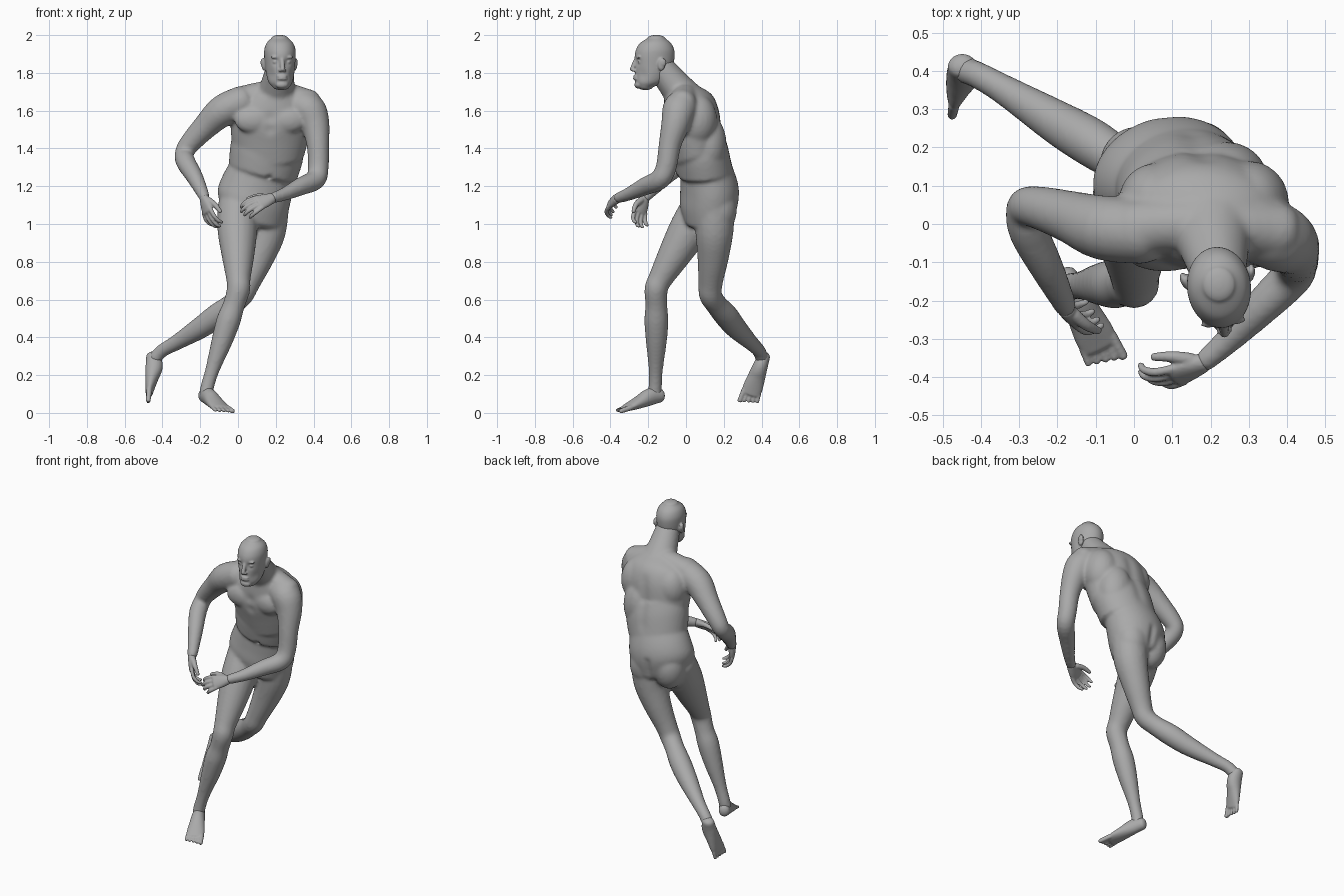
import bpy, bmesh, math
from mathutils import Matrix, Vector

default = bpy.data.objects.get("Cube")
if default:
    bpy.data.objects.remove(default, do_unlink=True)

skin = bpy.data.materials.new("plain grey")
skin.use_nodes = True
skin.diffuse_color = (.4, .4, .4, 1)
skin.node_tree.nodes["Principled BSDF"].inputs["Base Color"].default_value = (.4, .4, .4, 1)


def spline(points, steps):
    """Smooth path through points of position and two radii."""
    pts = [list(p) if len(p) > 4 else list(p) + [p[3]] for p in points]
    out = []
    for i in range(len(pts) - 1):
        quad = [pts[max(i - 1, 0)], pts[i], pts[i + 1], pts[min(i + 2, len(pts) - 1)]]
        for k in range(steps):
            t = k / steps
            out.append([b + (c - a) * t / 2 + (a - 2.5 * b + 2 * c - d / 2) * t * t
                        + (1.5 * (b - c) + (d - a) / 2) * t ** 3 for a, b, c, d in zip(*quad)])
    return out + [pts[-1]]


def loft(bm, points, side, axis=None, sides=20, steps=4, cap=.7):
    """Closed, round-ended tube with elliptical rings."""
    path = spline(points, steps)
    centres = [Vector(p[:3]) for p in path]
    last = len(path) - 1
    rings = []

    def ring(i, bend):
        tangent = (centres[min(i + 1, last)] - centres[max(i - 1, 0)]).normalized()
        normal = Vector(axis).normalized() if axis else tangent
        u = Vector(side)
        u = (u - normal * u.dot(normal)).normalized()
        v = normal.cross(u)
        ra, rb = path[i][3:]
        centre = centres[i] + normal * (cap * min(ra, rb) * math.sin(bend))
        ra, rb = ra * math.cos(bend), rb * math.cos(bend)
        angles = [math.tau * k / sides for k in range(sides)]
        rings.append([bm.verts.new(centre + u * ra * math.cos(a) + v * rb * math.sin(a))
                      for a in angles])

    bends = [math.radians(a) for a in (80, 55, 28)]
    for bend in bends:
        ring(0, -bend)
    for i in range(last + 1):
        ring(i, 0)
    for bend in reversed(bends):
        ring(last, bend)
    for low, high in zip(rings, rings[1:]):
        for k in range(sides):
            j = (k + 1) % sides
            bm.faces.new((low[k], low[j], high[j], high[k]))
    bm.faces.new(rings[0][::-1])
    bm.faces.new(rings[-1])


def blob(bm, centre, size):
    matrix = Matrix.Translation(centre) @ Matrix.Diagonal((*size, 1))
    bmesh.ops.create_uvsphere(bm, u_segments=24, v_segments=16, radius=1, matrix=matrix)


def sculpt(verts, centre, radius, push):
    """Soft push of the surface around a point."""
    for v in verts:
        distance = (v.co - Vector(centre)).length / radius
        if distance < 3:
            v.co += Vector(push) * math.exp(-distance * distance)


def finish(name, bm, voxel, smoothing):
    """Fuse the overlapping volumes into one smooth skin."""
    bmesh.ops.recalc_face_normals(bm, faces=bm.faces)
    mesh = bpy.data.meshes.new(name)
    bm.to_mesh(mesh)
    bm.free()
    obj = bpy.data.objects.new(name, mesh)
    bpy.context.scene.collection.objects.link(obj)
    remesh = obj.modifiers.new("fuse", 'REMESH')
    remesh.mode = 'VOXEL'
    remesh.voxel_size = voxel
    relax = obj.modifiers.new("relax", 'SMOOTH')
    relax.factor = .5
    relax.iterations = smoothing
    graph = bpy.context.evaluated_depsgraph_get()
    fused = bpy.data.meshes.new_from_object(obj.evaluated_get(graph))
    obj.modifiers.clear()
    obj.data = fused
    bpy.data.meshes.remove(mesh)
    fused.name = name
    fused.materials.clear()
    fused.materials.append(skin)
    for face in fused.polygons:
        face.use_smooth = True
        face.material_index = 0
    return obj


# Trunk: forward-leaning chest, overhanging abdomen, turned pelvis, shoulder line and neck
body = bmesh.new()
lean = (.28, -.15, 1)
loft(body, [(.165, .065, 1.36, .185, .135), (.17, .048, 1.47, .207, .15), (.175, .027, 1.565, .212, .156),
            (.18, .008, 1.645, .2, .133), (.195, -.025, 1.7, .135, .095)],
     (1, 0, 0), axis=(0, -.35, 1), sides=40, cap=.3)
loft(body, [(.13, .1, 1.275, .186, .15), (.152, .078, 1.38, .198, .152), (.165, .062, 1.46, .19, .142)],
     (1, .08, 0), axis=lean, sides=40, cap=.1)
loft(body, [(.08, .125, 1.03, .17, .135), (.08, .124, 1.12, .196, .156), (.1, .122, 1.2, .193, .152),
            (.13, .105, 1.3, .17, .135)], (1, .17, 0), axis=lean, sides=40, cap=.3)
loft(body, [(0, -.01, 1.65, .075), (.19, 0, 1.69, .07), (.38, -.02, 1.635, .075)], (0, 1, 0))
loft(body, [(.2, .01, 1.65, .12, .1), (.21, -.06, 1.735, .092, .085), (.222, -.135, 1.83, .072, .072)],
     (1, 0, 0))

# Chest muscles, shoulder blades, flank and buttocks
for x in (.08, .26):
    blob(body, (x, -.08, 1.55), (.1, .044, .07))
blob(body, (.06, .06, 1.56), (.1, .1, .13))
blob(body, (.3, .055, 1.55), (.105, .11, .14))
blob(body, (.24, .115, 1.42), (.11, .1, .16))
blob(body, (.01, .155, 1.09), (.1, .1, .135))
blob(body, (.165, .17, 1.08), (.1, .1, .135))

# Arms, shoulder to wrist
loft(body, [(.31, -.01, 1.63, .085), (.375, -.035, 1.605, .09), (.408, -.055, 1.53, .077),
            (.423, -.085, 1.42, .06), (.425, -.105, 1.3, .055), (.41, -.14, 1.235, .054),
            (.335, -.215, 1.2, .048), (.25, -.3, 1.16, .036), (.185, -.358, 1.138, .029)], (1, -1, 0))
loft(body, [(.03, -.02, 1.65, .085), (-.08, -.01, 1.6, .085), (-.17, .02, 1.518, .068),
            (-.26, .045, 1.42, .055), (-.285, .038, 1.37, .05), (-.275, -.02, 1.325, .052),
            (-.23, -.11, 1.25, .045), (-.188, -.195, 1.165, .033), (-.178, -.218, 1.14, .029)],
     (1, 1, 0))

# Legs, hip to ankle
loft(body, [(-.003, .085, 1.1, .105), (-.003, .015, .97, .106), (0, -.06, .84, .088),
            (.002, -.135, .71, .065), (.003, -.158, .655, .062), (-.022, -.157, .57, .058),
            (-.05, -.157, .49, .064), (-.085, -.157, .38, .056), (-.135, -.16, .23, .038),
            (-.162, -.163, .14, .036), (-.168, -.167, .1, .037)], (1, 0, 0))
loft(body, [(.16, .15, 1.08, .11), (.15, .15, .95, .1), (.107, .143, .82, .083), (.053, .13, .69, .065),
            (.022, .13, .625, .061), (-.03, .16, .575, .058), (-.11, .212, .515, .064),
            (-.2, .265, .45, .058), (-.33, .345, .37, .041), (-.4, .385, .33, .036),
            (-.44, .402, .29, .036)], (0, 1, 0))

# Spine, buttock crease, breastbone and navel
trunk = finish("body", body, .01, 7).data.vertices
for i in range(9):
    sculpt(trunk, (.15 + .004 * i, .225 - .007 * i, 1.34 + .035 * i), .035, (0, -.005, 0))
for i in range(6):
    sculpt(trunk, (.088, .27, 1 + .03 * i), .022, (0, -.009, 0))
for z in (1.5, 1.56):
    sculpt(trunk, (.17, -.12, z), .03, (0, .008, 0))
sculpt(trunk, (.165, -.04, 1.245), .014, (0, .018, 0))

# Head with sockets, eyes, brows, nose, lips and ears, turned slightly
head = bmesh.new()
mid = .222
outline = [(1.725, -.255, -.175, .044), (1.75, -.268, -.12, .063), (1.79, -.27, -.09, .073),
           (1.84, -.27, -.068, .079), (1.89, -.272, -.06, .083), (1.925, -.264, -.063, .082),
           (1.958, -.243, -.08, .07), (1.983, -.205, -.11, .045)]
loft(head, [(mid, (front + back) / 2, z, half, (back - front) / 2) for z, front, back, half in outline],
     (1, 0, 0), axis=(0, 0, 1), sides=56, steps=6, cap=.4)
for s in (-1, 1):
    sculpt(head.verts, (mid + s * .034, -.262, 1.86), .018, (0, .011, 0))
    sculpt(head.verts, (mid + s * .06, -.24, 1.79), .03, (-s * .004, .004, 0))
for s in (-1, 1):
    blob(head, (mid + s * .034, -.247, 1.858), (.015, .014, .011))
    blob(head, (mid + s * .032, -.257, 1.883), (.028, .01, .009))
    blob(head, (mid + s * .012, -.277, 1.813), (.009, .011, .008))
    blob(head, (mid + s * .083, -.14, 1.845), (.012, .02, .034))
    blob(head, (mid + s * .091, -.132, 1.855), (.008, .018, .022))
loft(head, [(mid, -.263, 1.875, .011), (mid, -.276, 1.845, .012), (mid, -.286, 1.817, .013)], (1, 0, 0))
for z in (1.781, 1.769):
    blob(head, (mid, -.268, z), (.027, .013, .0075))
blob(head, (mid, -.253, 1.737), (.034, .021, .02))
bmesh.ops.rotate(head, cent=(mid, -.165, 0), matrix=Matrix.Rotation(.12, 3, 'Z'), verts=head.verts)
finish("head", head, .005, 4)


def hand(name, wrist, forward, thumb_side, sign, scale):
    """Palm, four curled fingers and a thumb."""
    bm = bmesh.new()
    d = Vector(forward).normalized()
    w = Vector(thumb_side)
    w = (w - d * w.dot(d)).normalized()
    palm = d.cross(w) * sign

    def at(f, s, k, *radii):
        spot = Vector(wrist) + (d * f + w * s + palm * k) * scale
        return (*spot, *[r * scale for r in radii])

    loft(bm, [at(0, 0, 0, .027, .023), at(.04, 0, 0, .037, .02), at(.078, 0, 0, .041, .015)], w)
    for i, length in enumerate((.075, .088, .082, .062)):
        s = .031 - .021 * i
        loft(bm, [at(.07, s, 0, .011), at(.075 + length * .5, s * 1.2, .01, .0105),
                  at(.075 + length * .85, s * 1.2, .032, .0095),
                  at(.075 + length * .93, s * 1.1, .052, .008)], w, sides=12)
    loft(bm, [at(.02, .02, .008, .017), at(.055, .048, .02, .014), at(.098, .06, .036, .01)],
         palm, sides=12)
    finish(name, bm, .005, 2)


hand("left_hand", (.18, -.362, 1.136), (-.85, -.42, -.28), (0, .6, .8), 1, 1.08)
hand("right_hand", (-.178, -.22, 1.138), (.2, -.3, -.93), (.5, -.75, .4), -1, 1.05)


def foot(name, heel, forward, upward, sign):
    """Heel, arch and ball with five toes, the big toe on the inner side."""
    bm = bmesh.new()
    d = Vector(forward).normalized()
    up = Vector(upward)
    up = (up - d * up.dot(d)).normalized()
    inner = d.cross(up) * sign

    def at(f, s, k, *radii):
        return (*(Vector(heel) + d * f + inner * s + up * k), *radii)

    loft(bm, [at(0, 0, 0, .033, .037), at(.045, 0, .005, .038, .045), at(.08, 0, .001, .042, .044),
              at(.12, 0, -.009, .047, .036), at(.178, 0, -.021, .053, .025),
              at(.212, 0, -.027, .05, .018)], inner)
    for i in range(5):
        s = .039 - .0205 * i
        reach = .266 - .006 * i
        radius = .015 if i == 0 else .011
        loft(bm, [at(.2, s, -.026, radius), at(reach, s * 1.1, -.033, radius * .85)], inner, sides=12)
    finish(name, bm, .005, 2)


foot("right_foot", (-.18, -.137, .092), (.44, -.88, -.19), (0, 0, 1), -1)
foot("left_foot", (-.45, .413, .302), (.03, -.33, -.94), (1, 0, 0), 1)
